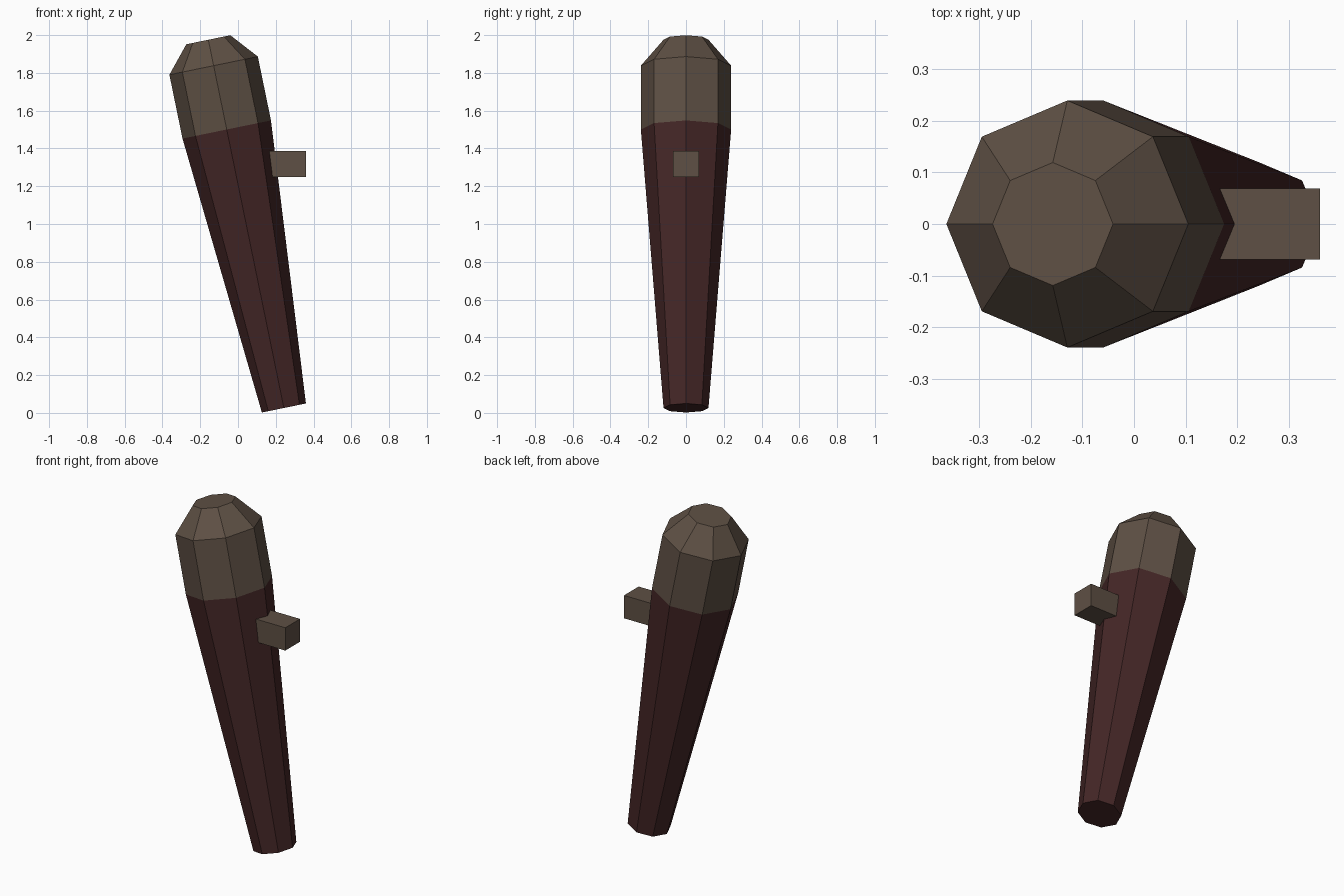
import bpy, bmesh, math
from mathutils import Matrix

if "Cube" in bpy.data.objects:
    bpy.data.objects.remove(bpy.data.objects["Cube"])

TILT = Matrix.Translation((0.243, 0, 0.026)) @ Matrix.Rotation(math.radians(-11.6), 4, 'Y')


def material(name, colour):
    m = bpy.data.materials.new(name)
    m.diffuse_color = (*colour, 1)
    m.use_nodes = True
    m.node_tree.nodes["Principled BSDF"].inputs["Base Color"].default_value = m.diffuse_color
    return m


def finish(bm, name, mat):
    bmesh.ops.recalc_face_normals(bm, faces=bm.faces)
    me = bpy.data.meshes.new(name)
    bm.to_mesh(me)
    bm.free()
    me.materials.append(mat)
    ob = bpy.data.objects.new(name, me)
    bpy.context.collection.objects.link(ob)
    return ob


def lathe(name, profile, mat, sides=8):
    """Octagonal solid from (radius, distance along the tilted axis) pairs."""
    bm = bmesh.new()
    rings = []
    for r, h in profile:
        rings.append([bm.verts.new((r * math.cos(math.tau * i / sides),
                                    r * math.sin(math.tau * i / sides), h))
                      for i in range(sides)])
    for a, b in zip(rings, rings[1:]):
        for i in range(sides):
            j = (i + 1) % sides
            bm.faces.new((a[i], a[j], b[j], b[i]))
    bm.faces.new(rings[0][::-1])
    bm.faces.new(rings[-1])
    bm.transform(TILT)
    return finish(bm, name, mat)


wood = material("dark red wood", (0.058, 0.0195, 0.0195))
stone = material("grey brown", (0.112, 0.080, 0.058))

# Tapered shaft and chamfered head
lathe("shaft", [(0.119, 0), (0.239, 1.505)], wood)
lathe("head", [(0.239, 1.505), (0.239, 1.85), (0.119, 1.99)], stone)

# Square peg sticking out of the side, sunk into the shaft
bm = bmesh.new()
bmesh.ops.create_cube(bm, size=1, matrix=Matrix.Translation((0.225, 0, 1.318))
                      @ Matrix.Diagonal((0.27, 0.138, 0.136, 1)))
finish(bm, "side_peg", stone)
